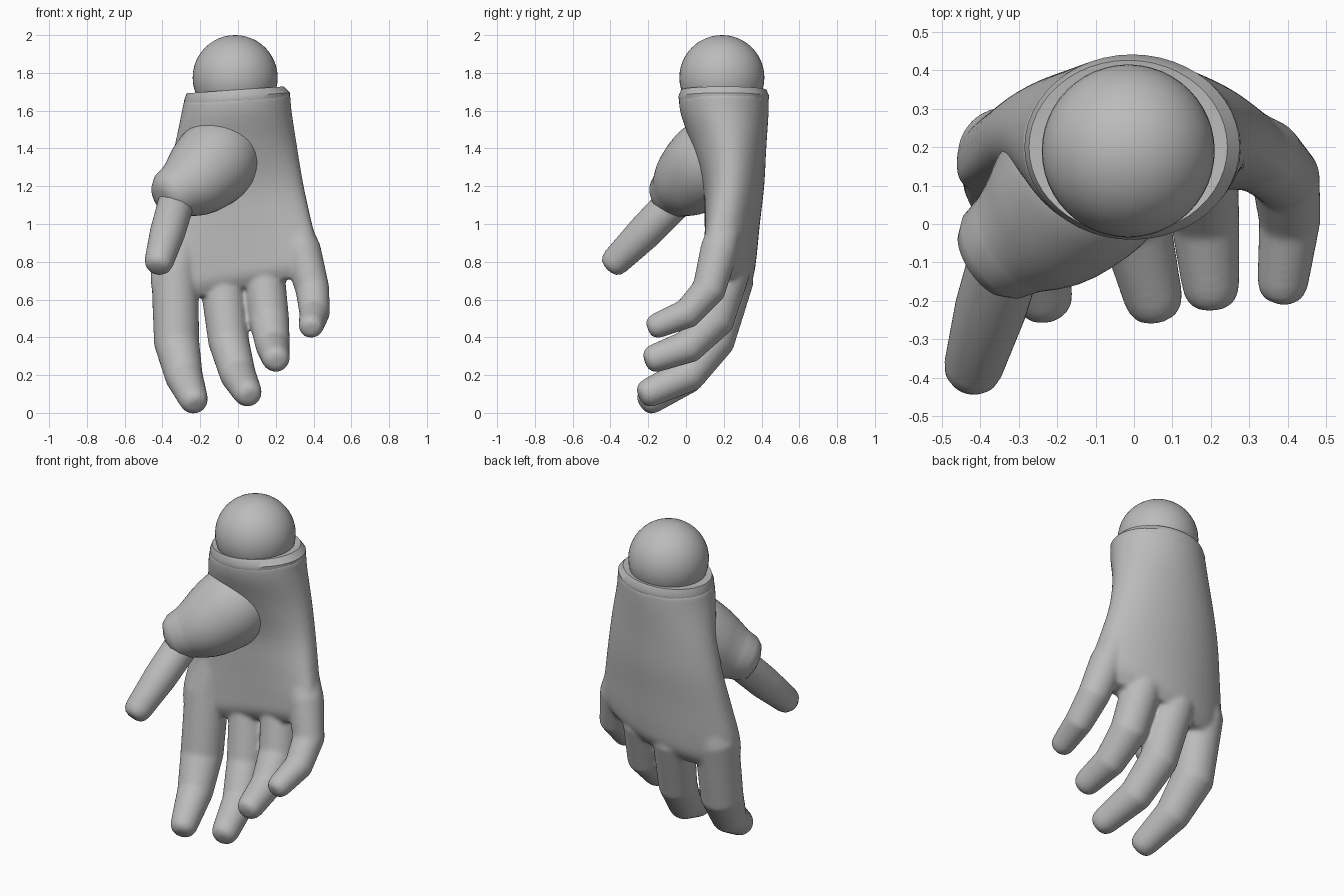
import bpy, bmesh, math
from mathutils import Vector

if "Cube" in bpy.data.objects:
    bpy.data.objects.remove(bpy.data.objects["Cube"])

grey = bpy.data.materials.new("plain grey")
grey.use_nodes = True
COLOUR = (0.5, 0.5, 0.5, 1)
grey.diffuse_color = COLOUR
grey.node_tree.nodes["Principled BSDF"].inputs["Base Color"].default_value = COLOUR

SIDES = 48
ANGLES = [2 * math.pi * i / SIDES for i in range(SIDES)]


def finish(ob, angle=40):
    bpy.ops.object.select_all(action='DESELECT')
    ob.select_set(True)
    bpy.context.view_layer.objects.active = ob
    bpy.ops.object.shade_smooth_by_angle(angle=math.radians(angle))


def refine(rows, steps=4):
    """Add smoothly interpolated rows between the given rows."""
    out = []
    for i in range(len(rows) - 1):
        quad = (rows[max(i - 1, 0)], rows[i], rows[i + 1], rows[min(i + 2, len(rows) - 1)])
        for s in range(steps):
            t = s / steps
            out.append([b + t * ((c - a) / 2 + t * (a - 2.5 * b + 2 * c - d / 2
                        + t * (1.5 * (b - c) + (d - a) / 2))) for a, b, c, d in zip(*quad)])
    return out + [rows[-1]]


def add_loft(bm, rings):
    """Skin a list of point rings and cap both ends."""
    loops = [[bm.verts.new(p) for p in ring] for ring in rings]
    for a, b in zip(loops, loops[1:]):
        for i in range(SIDES):
            j = (i + 1) % SIDES
            bm.faces.new((a[i], a[j], b[j], b[i]))
    bm.faces.new(loops[0])
    bm.faces.new(loops[-1])


def tube_rings(path):
    """Round rings along (x, y, z, radius) points, with a rounded tip."""
    pts = [Vector(p[:3]) for p in path]
    radii = [p[3] for p in path]
    end = (pts[-1] - pts[-2]).normalized()
    base, r = pts[-1].copy(), radii[-1]
    for along, scale in ((0.4, 0.9), (0.66, 0.7), (0.78, 0.4)):
        pts.append(base + end * r * along)
        radii.append(r * scale)
    rings = []
    for i, (p, r) in enumerate(zip(pts, radii)):
        t = (pts[min(i + 1, len(pts) - 1)] - pts[max(i - 1, 0)]).normalized()
        u = (Vector((1, 0, 0)) - t * t.x).normalized()
        v = t.cross(u)
        rings.append([p + (u * math.cos(a) + v * math.sin(a)) * r for a in ANGLES])
    return rings


def palm_ring(z, cx, cy, rx, ry, arch, slant, power=1):
    """Oval section, arched backwards in the middle; a low power squares it off."""
    ring = []
    for a in ANGLES:
        x = rx * math.cos(a)
        depth = math.copysign(abs(math.sin(a)) ** power, math.sin(a))
        y = cy + ry * depth - arch * math.cos(a) ** 2
        ring.append(Vector((cx + x, y, z + slant * x)))
    return ring


def make(name, lofts):
    bm = bmesh.new()
    for rings in lofts:
        add_loft(bm, rings)
    bmesh.ops.recalc_face_normals(bm, faces=bm.faces)
    mesh = bpy.data.meshes.new(name)
    bm.to_mesh(mesh)
    bm.free()
    mesh.materials.append(grey)
    ob = bpy.data.objects.new(name, mesh)
    bpy.context.collection.objects.link(ob)
    finish(ob)
    return ob


# Palm from wrist to knuckles
palm = [palm_ring(*s) for s in refine((
    (1.67, -.005, .2, .282, .239, 0, .07, 1),
    (1.58, -.01, .205, .294, .232, 0, .06, 1),
    (1.4, -.015, .23, .327, .195, 0, .05, 1),
    (1.2, -.02, .252, .365, .162, .025, .05, .9),
    (1.0, -.02, .245, .405, .146, .05, .08, .75),
    (.82, -.02, .237, .44, .136, .075, .13, .65),
    (.72, -.025, .23, .43, .125, .08, .18, .65),
    (.65, -.03, .225, .39, .085, .08, .2, .7)))]

# Four fingers rooted in the palm
fingers = [tube_rings(path) for path in (
    ((-.25, .22, 1.1, .08), (-.335, .18, .74, .125), (-.325, .115, .37, .12),
     (-.285, -.01, .19, .1), (-.235, -.188, .07, .077)),
    ((-.08, .26, 1.05, .07), (-.085, .24, .7, .118), (-.05, .15, .38, .108),
     (0, .01, .2, .095), (.05, -.192, .108, .077)),
    ((.1, .26, 1.05, .07), (.135, .225, .74, .112), (.165, .15, .49, .106),
     (.185, .01, .35, .09), (.2, -.162, .29, .075)),
    ((.25, .24, 1.1, .08), (.34, .175, .86, .1), (.395, .12, .65, .09),
     (.405, .005, .525, .08), (.387, -.152, .462, .067)))]

# Fuse palm and fingers into one skin
hand = make("palm_and_fingers", [palm] + fingers)
remesh = hand.modifiers.new("Fuse", 'REMESH')
remesh.mode = 'VOXEL'
remesh.voxel_size = 0.011
remesh.use_smooth_shade = True
soften = hand.modifiers.new("Soften", 'SMOOTH')
soften.factor = 0.5
soften.iterations = 10

# Chamfered cuff around the wrist
make("wrist_rim", [[palm_ring(z, cx, .2, rx, ry, 0, .07) for z, cx, rx, ry in (
    (1.6, -.005, .27, .22), (1.65, -.005, .28, .236), (1.675, -.005, .28, .241),
    (1.71, -.015, .258, .226), (1.705, -.015, .2, .2))]])

# Base of the thumb, then the thumb itself
make("thumb_mound", [tube_rings(refine((
    (-.04, .24, 1.45, .18), (-.115, .13, 1.335, .225), (-.22, .02, 1.235, .2),
    (-.318, -.05, 1.175, .147))))])
make("thumb", [tube_rings((
    (-.315, .02, 1.2, .08), (-.328, -.07, 1.11, .096), (-.373, -.22, .955, .093),
    (-.417, -.37, .805, .077)))])

# Ball joint on the wrist
bpy.ops.mesh.primitive_uv_sphere_add(segments=48, ring_count=24, radius=.225,
                                     location=(-.015, .19, 1.775))
ball = bpy.context.object
ball.name = "wrist_ball"
ball.data.materials.append(grey)
finish(ball)
